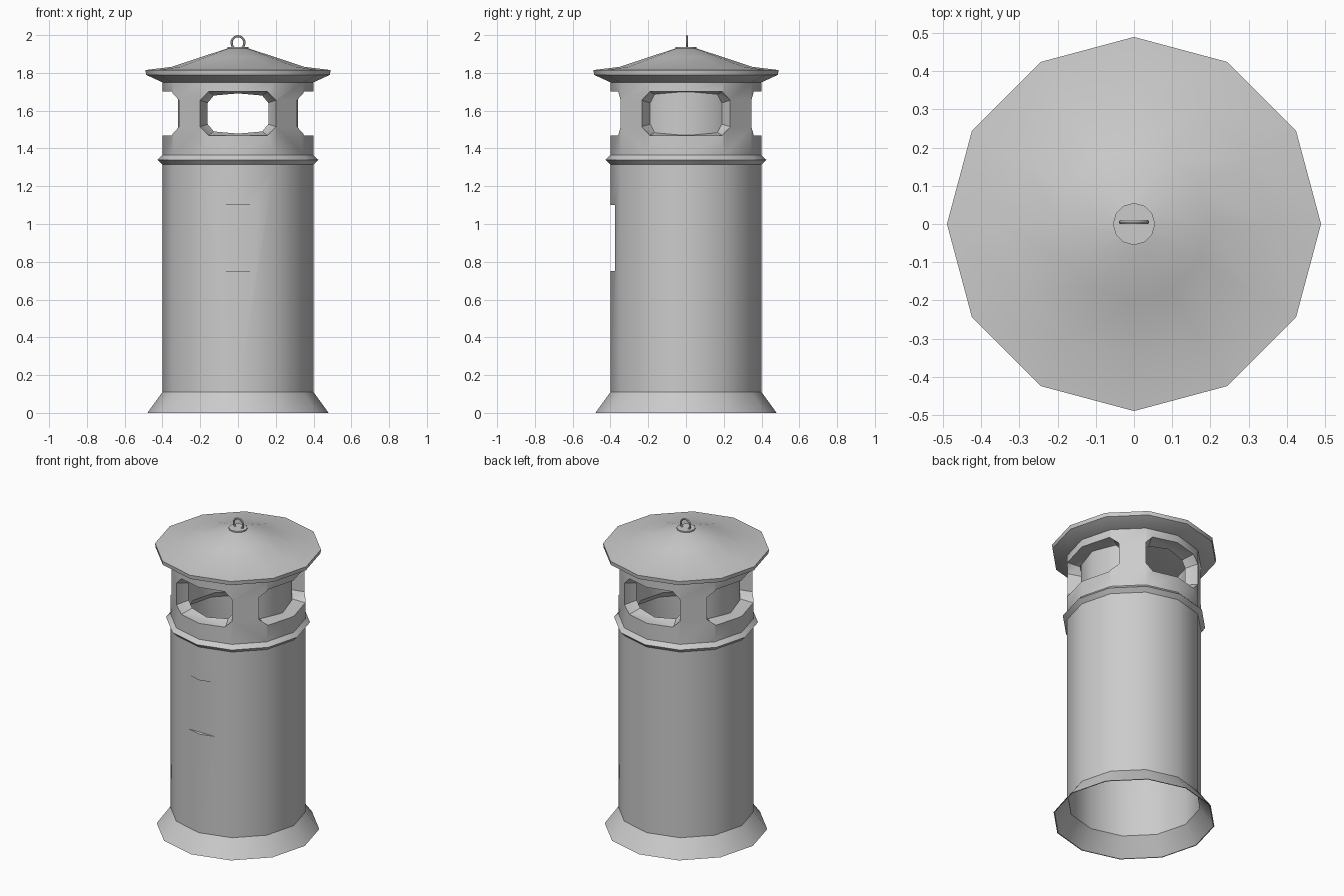
import bpy, bmesh, math
from mathutils import Matrix, Vector

cube = bpy.data.objects.get("Cube")
if cube:
    bpy.data.objects.remove(cube, do_unlink=True)

SIDES = 12
grey = bpy.data.materials.new("cast_grey")
grey.use_nodes = True
colour = (0.6, 0.6, 0.6, 1)
grey.diffuse_color = colour
grey.node_tree.nodes["Principled BSDF"].inputs["Base Color"].default_value = colour


def finish(name, bm):
    bmesh.ops.recalc_face_normals(bm, faces=bm.faces)
    mesh = bpy.data.meshes.new(name)
    bm.to_mesh(mesh)
    bm.free()
    mesh.materials.append(grey)
    obj = bpy.data.objects.new(name, mesh)
    bpy.context.collection.objects.link(obj)
    return obj


def select(obj):
    bpy.ops.object.select_all(action='DESELECT')
    obj.select_set(True)
    bpy.context.view_layer.objects.active = obj


def smooth(obj):
    select(obj)
    bpy.ops.object.shade_smooth_by_angle(angle=math.radians(32))


def revolve(name, profile, closed=False):
    """Spin (radius, z) points round the z axis; open profiles get end caps."""
    bm = bmesh.new()
    rings = []
    for r, z in profile:
        rings.append([bm.verts.new((r * math.cos(a), r * math.sin(a), z))
                      for a in (math.tau * k / SIDES for k in range(SIDES))])
    pairs = list(zip(rings, rings[1:]))
    if closed:
        pairs.append((rings[-1], rings[0]))
    else:
        bm.faces.new(rings[0])
        bm.faces.new(rings[-1])
    for low, high in pairs:
        for k in range(SIDES):
            n = (k + 1) % SIDES
            bm.faces.new((low[k], low[n], high[n], high[k]))
    return finish(name, bm)


def window_cutter(name, half_width, wall, angle):
    """Chamfered rectangular plug that narrows toward the axis."""
    bm = bmesh.new()
    h, c, mid = 0.115, 0.045, 1.585
    w = half_width
    outline = [(-w, c - h), (c - w, -h), (w - c, -h), (w, c - h),
               (w, h - c), (w - c, h), (c - w, h), (-w, h - c)]
    turn = Matrix.Rotation(angle, 4, 'Z')
    loops = []
    for dist, s in ((0.46, 1.03), (wall, 1.0), (wall - 0.07, 0.8), (0.18, 0.78)):
        loops.append([bm.verts.new(turn @ Vector((x * s, -dist, mid + z * s)))
                      for x, z in outline])
    bm.faces.new(loops[0])
    bm.faces.new(loops[-1])
    for a, b in zip(loops, loops[1:]):
        for k in range(len(a)):
            n = (k + 1) % len(a)
            bm.faces.new((a[k], a[n], b[n], b[k]))
    return finish(name, bm)


# Hollow body: skirt, drum, moulded band and head in one wall
body = revolve("body", [
    (0.48, 0), (0.4, 0.11), (0.4, 1.315), (0.425, 1.34), (0.4, 1.365), (0.4, 1.755),
    (0.32, 1.755), (0.32, 1.38), (0.37, 1.33), (0.37, 0.7), (0.393, 0.6),
    (0.393, 0.11), (0.474, 0)], closed=True)

# Cutters: four windows and the flat plate recess on the front
cutters = []
for k in range(4):
    side = k % 2
    cutters.append(window_cutter("window_cutter", 0.235 if side else 0.2,
                                 0.315 if side else 0.346, k * math.pi / 2))
bm = bmesh.new()
bmesh.ops.create_cube(bm, size=1, matrix=Matrix.Translation((0, -0.425, 0.925))
                      @ Matrix.Diagonal((0.4, 0.1, 0.35, 1)))
cutters.append(finish("plate_cutter", bm))

for cutter in cutters:
    cutter.hide_render = True
    select(body)
    mod = body.modifiers.new("cut", 'BOOLEAN')
    mod.operation = 'DIFFERENCE'
    mod.solver = 'EXACT'
    mod.object = cutter
    bpy.ops.object.modifier_apply(modifier=mod.name)
    bpy.data.objects.remove(cutter, do_unlink=True)
smooth(body)

# Back panels closing the two side windows
for name, turn in (("left_window_back", 0), ("right_window_back", math.pi)):
    bm = bmesh.new()
    columns = []
    for step in (-2, -1, 0, 1, 2):
        a = turn + step * math.tau / SIDES
        columns.append([bm.verts.new((0.318 * math.cos(a), 0.318 * math.sin(a), z))
                        for z in (1.44, 1.73)])
    # Trim the panel ends so they stay behind the corner posts
    for end, near in ((columns[0], columns[1]), (columns[-1], columns[-2])):
        for v, w in zip(end, near):
            v.co = w.co.lerp(v.co, 0.5)
    for a, b in zip(columns, columns[1:]):
        bm.faces.new((a[0], b[0], b[1], a[1]))
    smooth(finish(name, bm))

# Roof with a thin brim, and the cap disc at its peak
smooth(revolve("roof", [(0.4, 1.75), (0.487, 1.79), (0.49, 1.815),
                        (0.35, 1.832), (0.2, 1.882), (0.055, 1.93)]))
smooth(revolve("cap_disc", [(0.055, 1.925), (0.055, 1.938)]))

# Lifting ring
bpy.ops.mesh.primitive_torus_add(major_segments=20, minor_segments=6,
                                 major_radius=0.034, minor_radius=0.006,
                                 location=(0, 0.005, 1.96),
                                 rotation=(math.pi / 2, 0, 0))
ring = bpy.context.object
ring.name = "lifting_ring"
ring.data.materials.append(grey)
smooth(ring)
